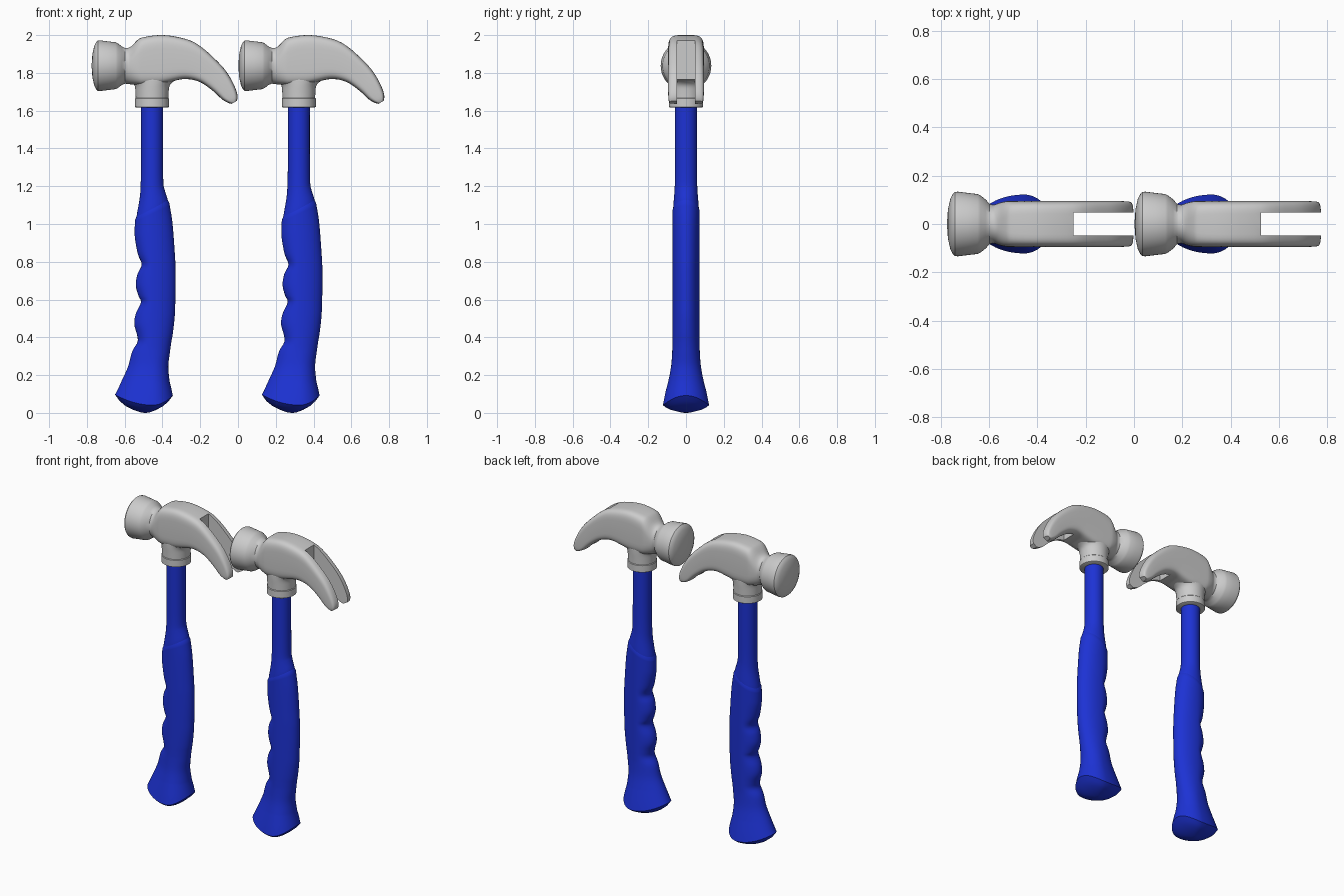
import bpy, bmesh, math

if "Cube" in bpy.data.objects:
    bpy.data.objects.remove(bpy.data.objects["Cube"])

SEG = 48
blue = bpy.data.materials.new("blue_rubber")
blue.diffuse_color = (0.012, 0.032, 0.66, 1)
blue.use_nodes = True
blue.node_tree.nodes["Principled BSDF"].inputs["Base Color"].default_value = blue.diffuse_color


def spow(v, p):
    return math.copysign(abs(v) ** p, v)


def smooth(rows, n):
    """Catmull-Rom interpolation of station rows."""
    out = []
    for i in range(len(rows) - 1):
        a, b = rows[max(i - 1, 0)], rows[i]
        c, d = rows[i + 1], rows[min(i + 2, len(rows) - 1)]
        for k in range(n):
            t = k / n
            out.append(tuple(0.5 * (2 * q + (r - p) * t + (2 * p - 5 * q + 4 * r - s) * t * t
                                    + (3 * q - p - 3 * r + s) * t ** 3)
                             for p, q, r, s in zip(a, b, c, d)))
    return out + [rows[-1]]


def loft(name, rings, mat=None):
    bm = bmesh.new()
    loops = [[bm.verts.new(p) for p in ring] for ring in rings]
    for a, b in zip(loops, loops[1:]):
        for i in range(SEG):
            j = (i + 1) % SEG
            bm.faces.new((a[i], a[j], b[j], b[i]))
    bm.faces.new(loops[0])
    bm.faces.new(loops[-1])
    bmesh.ops.recalc_face_normals(bm, faces=bm.faces)
    me = bpy.data.meshes.new(name)
    bm.to_mesh(me)
    bm.free()
    ob = bpy.data.objects.new(name, me)
    bpy.context.collection.objects.link(ob)
    if mat:
        me.materials.append(mat)
    return ob


def activate(ob):
    bpy.ops.object.select_all(action='DESELECT')
    ob.select_set(True)
    bpy.context.view_layer.objects.active = ob


def shade(ob, angle):
    activate(ob)
    bpy.ops.object.shade_smooth_by_angle(angle=math.radians(angle))


ANG = [2 * math.pi * i / SEG for i in range(SEG)]


def head_ring(tx, tz, bx, bz, hy, n):
    """Superellipse section between a top and a bottom point."""
    ring = []
    for t in ANG:
        c, s = spow(math.cos(t), 2 / n), spow(math.sin(t), 2 / n)
        ring.append(((tx + bx) / 2 + (tx - bx) / 2 * s, c * hy,
                     (tz + bz) / 2 + (tz - bz) / 2 * s))
    return ring


def handle_ring(lx, lz, rx, rz, hy, bow=0.0, cx=-0.455):
    """Oval section with separate left/right reach, tilt and a saddle-shaped rim."""
    ring = []
    for t in ANG:
        c = math.cos(t)
        x = cx + (rx - cx if c > 0 else cx - lx) * c
        ring.append((x, hy * math.sin(t), (lz + rz) / 2 + (rz - lz) / 2 * c + bow * c * c))
    return ring


# Head: round striking face and neck, then the body and curved claw
bell = [(-.775, .003), (-.771, .06), (-.761, .105), (-.75, .126), (-.742, .133), (-.73, .134),
        (-.69, .129), (-.648, .124), (-.636, .118), (-.615, .102)]
head_rings = [head_ring(x, 1.838 + r, x, 1.838 - r, r, 2) for x, r in bell]
body = [
    (-.598, 1.932, -.598, 1.743, .083, 2.0), (-.58, 1.933, -.58, 1.741, .080, 2.2),
    (-.56, 1.945, -.56, 1.738, .087, 2.6), (-.53, 1.976, -.53, 1.736, .094, 3.6),
    (-.50, 1.989, -.50, 1.735, .095, 4.5), (-.42, 2.0, -.42, 1.74, .095, 5),
    (-.34, 1.994, -.36, 1.752, .095, 5), (-.25, 1.971, -.30, 1.766, .095, 5),
    (-.19, 1.935, -.25, 1.765, .095, 5), (-.13, 1.882, -.20, 1.75, .095, 5),
    (-.075, 1.825, -.16, 1.725, .095, 5), (-.035, 1.765, -.12, 1.693, .095, 5),
    (-.008, 1.705, -.085, 1.66, .094, 5), (-.002, 1.672, -.055, 1.642, .092, 4.5),
    (-.006, 1.652, -.034, 1.636, .087, 4)]
head_rings += [head_ring(*r) for r in smooth(body, 3)]
head = loft("head", head_rings)

# Claw slot
bpy.ops.mesh.primitive_cube_add(size=1, location=(-.05, 0, 1.8))
cutter = bpy.context.object
cutter.scale = (.4, .094, .8)
cutter.hide_render = True
mod = head.modifiers.new("slot", 'BOOLEAN')
mod.operation, mod.solver, mod.object = 'DIFFERENCE', 'EXACT', cutter
activate(head)
bpy.ops.object.modifier_apply(modifier="slot")
bpy.data.objects.remove(cutter)

# Socket flaring into the head, and the collar below it
socket = [(-.541, 1.66, -.369, .086), (-.543, 1.70, -.367, .087), (-.546, 1.73, -.363, .088),
          (-.556, 1.75, -.348, .088), (-.572, 1.768, -.318, .087), (-.58, 1.79, -.28, .08)]
socket = loft("socket", [handle_ring(l, z, r, z, hy) for l, z, r, hy in smooth(socket, 3)])
collar = loft("collar", [handle_ring(-.455 - r, z, -.455 + r, z, r)
                         for z, r in ((1.617, .085), (1.62, .09), (1.664, .09), (1.668, .086))])

# Shaft, swelling towards the slanted lip of the grip
shaft = [(-.513, 1.63, -.397, 1.63, .058), (-.513, 1.35, -.397, 1.35, .058),
         (-.515, 1.22, -.395, 1.22, .059), (-.52, 1.14, -.388, 1.18, .062),
         (-.537, 1.04, -.372, 1.127, .068), (-.538, 1.0, -.37, 1.09, .068)]
shaft = loft("shaft", [handle_ring(*r) for r in smooth(shaft, 4)], blue)

# Grip with finger grooves, flaring to a domed butt
grip = [
    (-.545, 1.02, -.364, 1.112, .072), (-.547, .97, -.35, 1.03, .072),
    (-.545, .92, -.342, .95, .072), (-.53, .84, -.335, .85, .072),
    (-.510, .785, -.331, .785, .072), (-.532, .735, -.33, .735, .072),
    (-.541, .675, -.33, .675, .072), (-.527, .62, -.331, .62, .072),
    (-.514, .585, -.332, .585, .072), (-.541, .525, -.334, .525, .072),
    (-.549, .47, -.339, .47, .072), (-.535, .415, -.346, .415, .072),
    (-.532, .375, -.353, .375, .072), (-.56, .325, -.36, .325, .073),
    (-.582, .245, -.369, .245, .079), (-.618, .165, -.362, .165, .094)]
grip_rings = [handle_ring(-.537, 1.04, -.372, 1.127, .067)]
grip_rings += [handle_ring(*r) for r in smooth(grip, 4)]
grip_rings += [handle_ring(-.638, .11, -.352, .115, .108, .01),
               handle_ring(-.651, .045, -.345, .04, .122, .052)]
for f, z in ((.85, .029), (.65, .018), (.4, .011), (.15, .004), (.02, .003)):
    cx = -.49 + (.035 * f)
    grip_rings.append(handle_ring(cx - .196 * f, z, cx + .11 * f, z, .122 * f,
                                  .048 * f * f, cx))
grip = loft("grip", grip_rings, blue)

for ob in (head, socket, collar, shaft, grip):
    shade(ob, 35)

# Stand on the ground exactly and add the second hammer
low = min(v.co.z for v in grip.data.vertices)
for v in grip.data.vertices:
    if v.co.z < .1:
        v.co.z -= low * (1 - v.co.z / .1)
for ob in (head, socket, collar, shaft, grip):
    twin = ob.copy()
    twin.name = "second_" + ob.name
    twin.location.x = .777
    bpy.context.collection.objects.link(twin)
